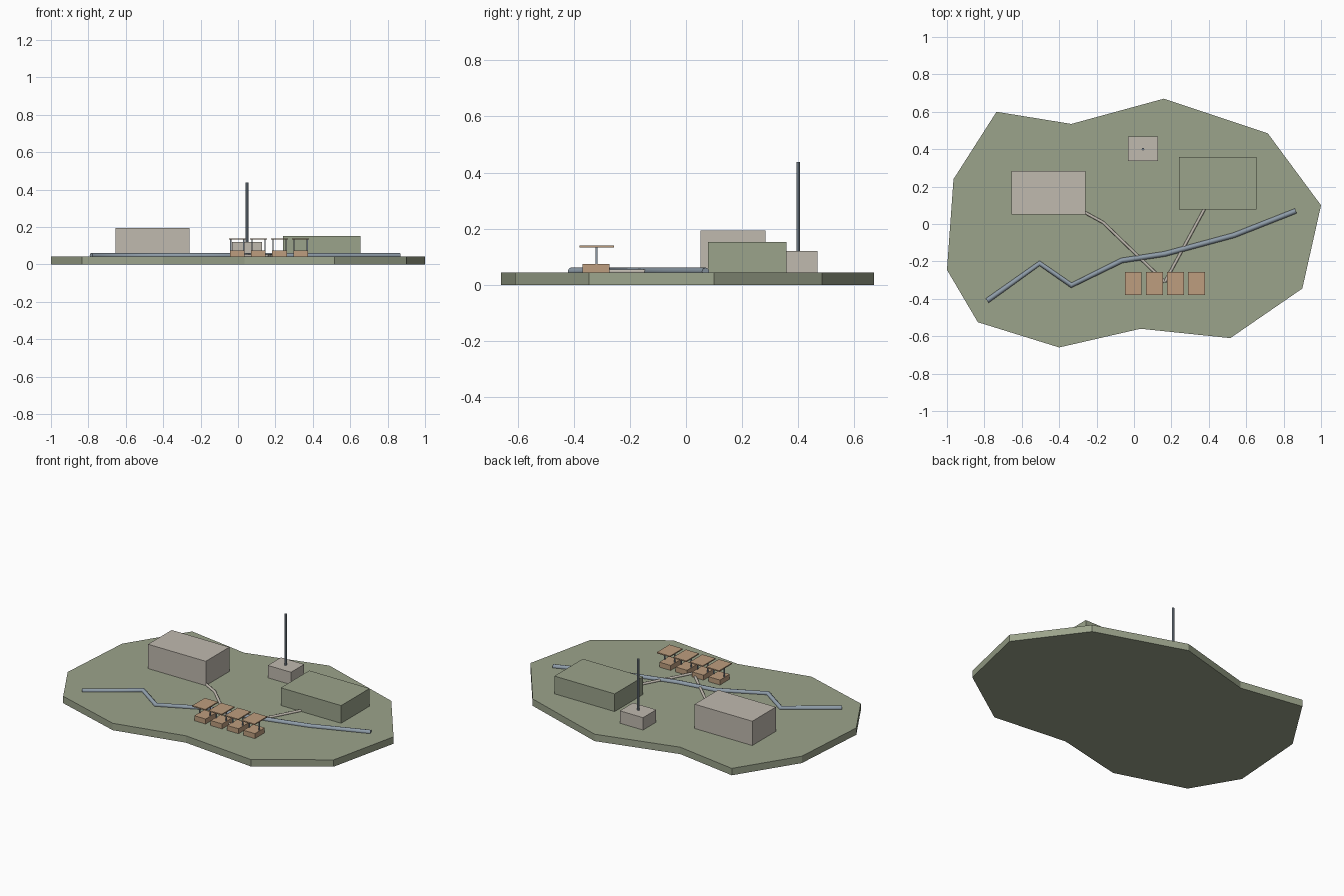
import bpy, bmesh
from mathutils import Vector

old = bpy.data.objects.get("Cube")
if old:
    bpy.data.objects.remove(old, do_unlink=True)

GROUND = 0.043  # top of the terrain slab


def material(name, rgb):
    m = bpy.data.materials.new(name)
    m.use_nodes = True
    m.diffuse_color = (*rgb, 1)
    m.node_tree.nodes["Principled BSDF"].inputs["Base Color"].default_value = (*rgb, 1)
    return m


olive = material("olive green", (0.33, 0.37, 0.26))
concrete = material("pale concrete", (0.53, 0.49, 0.43))
steel = material("blue grey steel", (0.27, 0.33, 0.39))
tan = material("tan wood", (0.51, 0.34, 0.21))


def finish(name, bm, mat):
    bmesh.ops.recalc_face_normals(bm, faces=bm.faces)
    mesh = bpy.data.meshes.new(name)
    bm.to_mesh(mesh)
    bm.free()
    mesh.materials.append(mat)
    ob = bpy.data.objects.new(name, mesh)
    bpy.context.collection.objects.link(ob)
    return ob


def box(name, x, y, z, mat):
    """Box from (min, max) pairs on each axis."""
    bm = bmesh.new()
    bmesh.ops.create_cube(bm, size=1)
    for v in bm.verts:
        for i, (lo, hi) in enumerate((x, y, z)):
            v.co[i] = lo if v.co[i] < 0 else hi
    return finish(name, bm, mat)


def tube(name, points, z, radius, mat):
    """Eight-sided pipe along a polyline at height z."""
    curve = bpy.data.curves.new(name, "CURVE")
    curve.dimensions = "3D"
    curve.bevel_depth = radius
    curve.bevel_resolution = 2
    curve.use_fill_caps = True
    spline = curve.splines.new("POLY")
    spline.points.add(len(points) - 1)
    for p, (x, y) in zip(spline.points, points):
        p.co = (x, y, z, 1)
    curve.materials.append(mat)
    ob = bpy.data.objects.new(name, curve)
    bpy.context.collection.objects.link(ob)
    return ob


# Terrain slab: outline extruded upwards
outline = [(0.16, 0.67), (0.715, 0.485), (1.0, 0.10), (0.90, -0.345),
           (0.515, -0.61), (0.035, -0.56), (-0.40, -0.66), (-0.835, -0.525),
           (-1.0, -0.245), (-0.965, 0.24), (-0.735, 0.60), (-0.335, 0.535)]
bm = bmesh.new()
base = bm.faces.new([bm.verts.new((x, y, 0)) for x, y in outline])
side = bmesh.ops.extrude_face_region(bm, geom=[base], use_keep_orig=True)
top_verts = [g for g in side["geom"] if isinstance(g, bmesh.types.BMVert)]
bmesh.ops.translate(bm, verts=top_verts, vec=Vector((0, 0, GROUND)))
finish("terrain", bm, olive)

# Buildings
box("main_hall", (-0.655, -0.258), (0.052, 0.284), (GROUND, 0.194), concrete)
box("green_hall", (0.24, 0.655), (0.078, 0.358), (GROUND, 0.153), olive)
box("mast_hut", (-0.032, 0.128), (0.338, 0.468), (GROUND, 0.12), concrete)

# Mast
bm = bmesh.new()
bmesh.ops.create_cone(bm, cap_ends=True, segments=8, radius1=0.007, radius2=0.007, depth=0.395)
bmesh.ops.translate(bm, verts=bm.verts, vec=Vector((0.048, 0.40, 0.24)))
finish("mast", bm, steel)

# Main pipeline and the two thin feeder lines
tube("pipeline", [(-0.785, -0.41), (-0.505, -0.21), (-0.335, -0.328), (-0.065, -0.195),
                  (0.165, -0.16), (0.535, -0.06), (0.865, 0.07)], 0.047, 0.014, steel)
tube("left_feeder", [(0.447, 0.21), (0.165, -0.31)], 0.047, 0.008, concrete)
tube("right_feeder", [(-0.36, 0.115), (-0.165, 0.008), (0.165, -0.31)], 0.047, 0.008, concrete)

# Row of four canopied stands
for i in range(4):
    cx = -0.004 + i * 0.113
    tag = f"stand_{i + 1}"
    box(tag + "_base", (cx - 0.039, cx + 0.039), (-0.368, -0.272), (GROUND, 0.074), tan)
    box(tag + "_canopy", (cx - 0.045, cx + 0.045), (-0.38, -0.256), (0.133, 0.14), tan)
    for s, label in ((1, "left"), (-1, "right")):
        px = cx + s * 0.035
        box(f"{tag}_{label}_post", (px - 0.003, px + 0.003), (-0.322, -0.316), (0.07, 0.135), steel)
